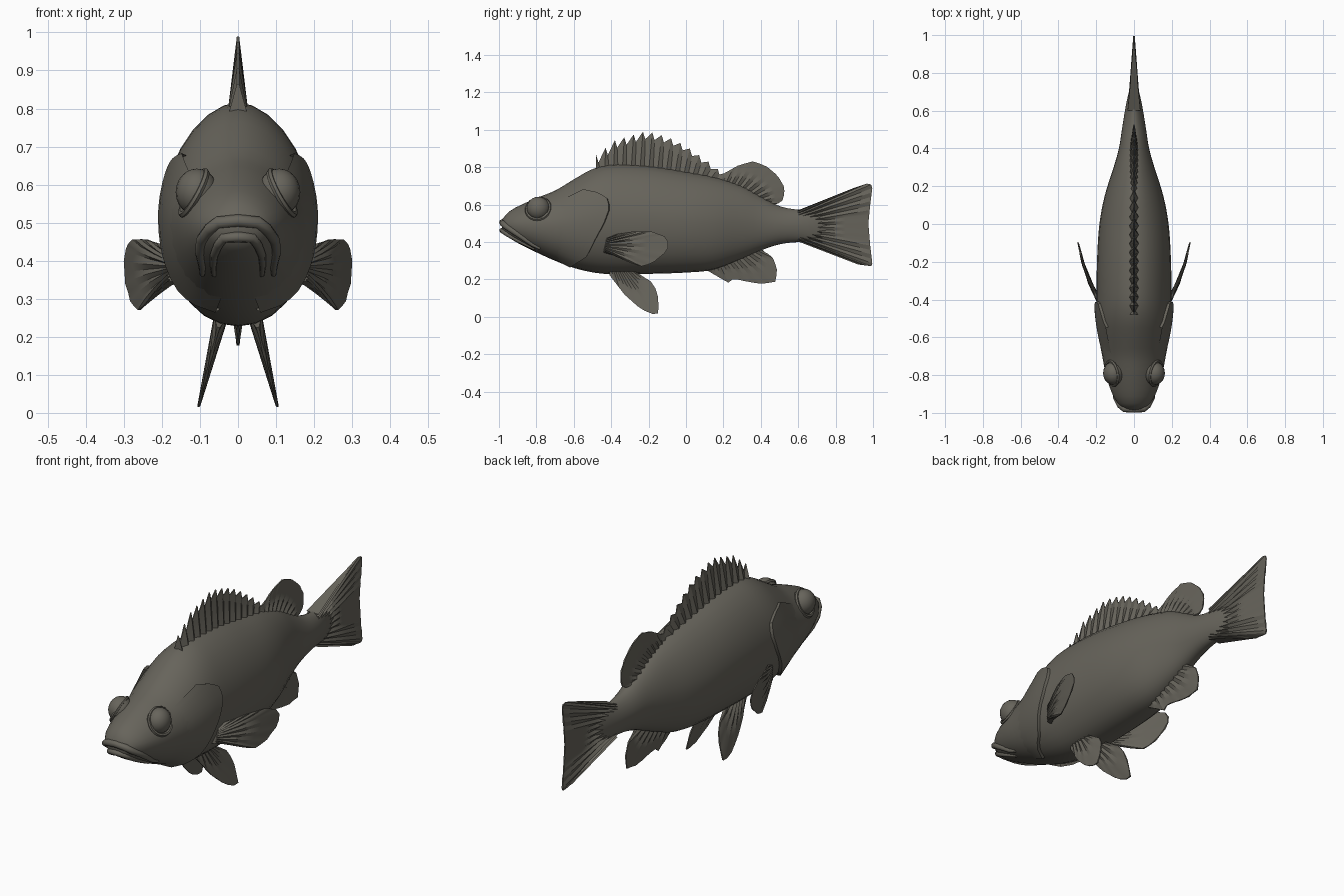
import bpy
import bmesh
import math
from mathutils import Vector

if "Cube" in bpy.data.objects:
    bpy.data.objects.remove(bpy.data.objects["Cube"], do_unlink=True)

COLOUR = (0.135, 0.127, 0.105, 1)
skin = bpy.data.materials.new("dark_olive_grey")
skin.use_nodes = True
skin.diffuse_color = COLOUR
skin.node_tree.nodes["Principled BSDF"].inputs["Base Color"].default_value = COLOUR


def finish(obj, angle=35):
    obj.data.materials.append(skin)
    bpy.ops.object.select_all(action="DESELECT")
    obj.select_set(True)
    bpy.context.view_layer.objects.active = obj
    bpy.ops.object.shade_smooth_by_angle(angle=math.radians(angle))


def grid_object(name, rows, wrap=False, caps=False, angle=35):
    """Skin a list of equally long point rows with quads."""
    bm = bmesh.new()
    grid = [[bm.verts.new(p) for p in row] for row in rows]
    n = len(rows[0])
    for a, b in zip(grid, grid[1:]):
        for i in range(n if wrap else n - 1):
            j = (i + 1) % n
            bm.faces.new((a[i], a[j], b[j], b[i]))
    if caps:
        bm.faces.new(grid[0])
        bm.faces.new(grid[-1])
    bmesh.ops.recalc_face_normals(bm, faces=bm.faces)
    mesh = bpy.data.meshes.new(name)
    bm.to_mesh(mesh)
    bm.free()
    obj = bpy.data.objects.new(name, mesh)
    bpy.context.collection.objects.link(obj)
    finish(obj, angle)
    return obj


def resample(points, n):
    """Spread n points evenly along a polyline."""
    pts = [Vector(p) for p in points]
    lens = [0]
    for a, b in zip(pts, pts[1:]):
        lens.append(lens[-1] + (b - a).length)
    out = []
    for i in range(n):
        d = lens[-1] * i / (n - 1)
        k = next((k for k in range(len(pts) - 1) if lens[k + 1] >= d), len(pts) - 2)
        out.append(pts[k].lerp(pts[k + 1], min(1, (d - lens[k]) / (lens[k + 1] - lens[k]))))
    return out


# Body stations: y, belly height, back height, half width
STATIONS = [
    (-0.985, 0.455, 0.52, 0.05), (-0.95, 0.425, 0.56, 0.085), (-0.9, 0.395, 0.59, 0.115),
    (-0.8, 0.345, 0.635, 0.148), (-0.7, 0.30, 0.675, 0.168), (-0.6, 0.262, 0.735, 0.186),
    (-0.5, 0.238, 0.79, 0.197), (-0.4, 0.228, 0.815, 0.198), (-0.2, 0.23, 0.808, 0.196),
    (0, 0.237, 0.777, 0.183), (0.15, 0.253, 0.748, 0.155), (0.3, 0.31, 0.70, 0.108),
    (0.4, 0.355, 0.645, 0.08), (0.5, 0.388, 0.592, 0.064), (0.6, 0.40, 0.573, 0.048),
    (0.68, 0.40, 0.572, 0.032), (0.76, 0.43, 0.545, 0.01)]


def station(y):
    """Centre height, half height and half width of the body at y."""
    y = min(max(y, STATIONS[0][0]), STATIONS[-1][0])
    k = next(k for k in range(len(STATIONS) - 1) if STATIONS[k + 1][0] >= y)
    a, b = STATIONS[k], STATIONS[k + 1]
    before, after = STATIONS[max(k - 1, 0)], STATIONS[min(k + 2, len(STATIONS) - 1)]
    span = b[0] - a[0]
    t = (y - a[0]) / span
    vals = []
    for i in (1, 2, 3):
        m0 = (b[i] - before[i]) / (b[0] - before[0]) * span
        m1 = (after[i] - a[i]) / (after[0] - a[0]) * span
        vals.append((2*t**3 - 3*t*t + 1) * a[i] + (t**3 - 2*t*t + t) * m0
                    + (3*t*t - 2*t**3) * b[i] + (t**3 - t*t) * m1)
    low, high, width = vals
    return (low + high) / 2, (high - low) / 2, width


def power(r):
    return 1.8 if r > 0 else 2.1


def skin_point(y, r, offset=0):
    """Point on the +x flank at relative height r from -1 to 1."""
    centre, half, width = station(y)
    p = power(r)
    x = width * max(0, 1 - abs(r) ** p) ** (1 / p)
    return Vector((x + offset, y, centre + r * (half + offset)))


def relative(y, z):
    centre, half, _ = station(y)
    return max(-1, min(1, (z - centre) / half))


# Body
rows = []
for i in range(49):
    y = -0.985 + 1.745 * i / 48
    ring = []
    for j in range(28):
        a = math.tau * j / 28
        r = math.sin(a)
        p = skin_point(y, math.copysign(abs(r) ** (2 / power(r)), r))
        p.x = math.copysign(p.x, math.cos(a))
        ring.append(p)
    rows.append(ring)
grid_object("body", rows, wrap=True, caps=True, angle=50)


# Fins: a wedge of thick rays and thin webs between a root line and an outer edge
def fin(name, root, edge, rays, thick, place, tip=0.004):
    n = 2 * rays + 1 if rays else len(edge)
    roots = resample(root, n)
    edges = resample(edge, n) if rays else [Vector(p) for p in edge]
    rows = []
    for i, (a, b) in enumerate(zip(roots, edges)):
        ridge = 1 if i % 2 == 0 else 0.5
        ring = []
        for side, steps in ((1, (0, 1, 2, 3)), (-1, (3, 2, 1, 0))):
            for s in steps:
                q = a.lerp(b, s / 3)
                half = (thick + (tip - thick) * s / 3) * ridge
                ring.append(place(q.x, q.y, side * half))
        rows.append(ring)
    return grid_object(name, rows, wrap=True, caps=True, angle=25)


def upright(y, z, off):
    return Vector((off, y, z))


# Spiny back fin: spine tips with a notch behind each
heights = (0.865, 0.905, 0.945, 0.96, 0.975, 0.99, 0.985, 0.972, 0.955, 0.93, 0.9, 0.865, 0.83, 0.79)
spines = []
for i, z in enumerate(heights):
    y = -0.48 + 0.05 * i
    spines += [(y, z), (y + 0.012, z - 0.04)]
back_line = []
for i in range(8):
    y = -0.48 + 0.09 * i
    centre, half, _ = station(y)
    back_line.append((y, centre + half - 0.02))
fin("spiny_back_fin", back_line, spines, 0, 0.027, upright, 0.003)

fin("soft_back_fin", [(0.15, 0.72), (0.3, 0.67), (0.44, 0.59)],
    [(0.15, 0.755), (0.2, 0.765), (0.28, 0.81), (0.36, 0.832), (0.43, 0.805), (0.49, 0.755),
     (0.528, 0.69), (0.52, 0.625), (0.48, 0.598), (0.44, 0.598)], 11, 0.024, upright)
fin("belly_rear_fin", [(0.11, 0.265), (0.25, 0.31), (0.4, 0.375)],
    [(0.11, 0.25), (0.17, 0.215), (0.235, 0.178), (0.25, 0.205), (0.32, 0.19), (0.4, 0.176),
     (0.48, 0.188), (0.487, 0.26), (0.46, 0.325), (0.41, 0.352)], 9, 0.02, upright)
fin("tail_fin", [(0.6, 0.57), (0.6, 0.403)],
    [(0.9, 0.69), (0.975, 0.715), (0.998, 0.703), (0.985, 0.6), (0.975, 0.5), (0.985, 0.38),
     (0.998, 0.27), (0.92, 0.28)], 13, 0.034, upright)

# Paired fins
for label, side in (("left", 1), ("right", -1)):
    def breast(y, z, off, side=side):
        sweep = y + 0.42
        return Vector((side * (0.178 + 0.56 * sweep - 0.6 * sweep ** 2 + off), y + 0.3 * off, z))

    def belly(y, z, off, side=side):
        return Vector((side * (0.05 + 0.25 * (0.23 - z) + off), y, z))

    fin(label + "_breast_fin", [(-0.43, 0.42), (-0.44, 0.345)],
        [(-0.36, 0.445), (-0.28, 0.457), (-0.18, 0.455), (-0.115, 0.43), (-0.088, 0.385),
         (-0.11, 0.345), (-0.17, 0.295), (-0.23, 0.268), (-0.29, 0.285), (-0.37, 0.325)],
        9, 0.02, breast)
    fin(label + "_belly_fin", [(-0.41, 0.26), (-0.28, 0.26)],
        [(-0.41, 0.225), (-0.33, 0.12), (-0.24, 0.04), (-0.15, 0.004), (-0.147, 0.06),
         (-0.152, 0.13), (-0.18, 0.185), (-0.27, 0.225)], 7, 0.02, belly)

    # Gill cover: a flap lifting off the flank towards its rear edge
    flap = resample([(-0.62, 0.275), (-0.53, 0.33), (-0.485, 0.42), (-0.44, 0.5), (-0.41, 0.58),
                     (-0.42, 0.63), (-0.47, 0.66), (-0.55, 0.675)], 18)
    rows = []
    for ye, ze in flap:
        r = relative(ye, ze)
        row = [skin_point(-0.72 + (ye + 0.72) * u / 6, r, -0.004 + 0.016 * u / 6)
               for u in range(7)] + [skin_point(ye + 0.008, r, -0.01)]
        rows.append([Vector((side * p.x, p.y, p.z)) for p in row])
    grid_object(label + "_gill_cover", rows)

    # Eye and the socket rim around it
    bpy.ops.mesh.primitive_uv_sphere_add(segments=20, ring_count=12, radius=0.062,
                                         location=(side * 0.108, -0.79, 0.58))
    eye = bpy.context.object
    eye.name = label + "_eye"
    eye.scale = (0.9, 1, 1)
    finish(eye)
    bpy.ops.mesh.primitive_torus_add(major_segments=24, minor_segments=6, major_radius=0.064,
                                     minor_radius=0.009, location=(side * 0.116, -0.79, 0.578),
                                     rotation=(0, side * math.radians(62), side * math.radians(-12)))
    rim = bpy.context.object
    rim.name = label + "_eye_rim"
    finish(rim)


# Lips: tapered tubes running along the snout on both sides
def lip(name, front, path, depth):
    half = [skin_point(y, relative(y, z)) for y, z in path]
    pts = [Vector((-p.x, p.y, p.z)) for p in reversed(half)] + [Vector(front)] + half
    curve = bpy.data.curves.new(name, "CURVE")
    curve.dimensions = "3D"
    curve.bevel_depth = depth
    curve.bevel_resolution = 2
    curve.use_fill_caps = True
    curve.materials.append(skin)
    spline = curve.splines.new("POLY")
    spline.points.add(len(pts) - 1)
    for i, (sp, p) in enumerate(zip(spline.points, pts)):
        sp.co = (*p, 1)
        sp.radius = 1 - 0.55 * abs(2 * i / (len(pts) - 1) - 1) ** 2
    spline.use_smooth = True
    bpy.context.collection.objects.link(bpy.data.objects.new(name, curve))


lip("upper_lip", (0, -0.982, 0.505),
    [(-0.98, 0.5), (-0.96, 0.482), (-0.92, 0.455), (-0.87, 0.42), (-0.82, 0.385), (-0.78, 0.365)], 0.017)
lip("lower_lip", (0, -0.984, 0.462),
    [(-0.98, 0.46), (-0.955, 0.442), (-0.91, 0.415), (-0.86, 0.388), (-0.81, 0.362)], 0.014)
